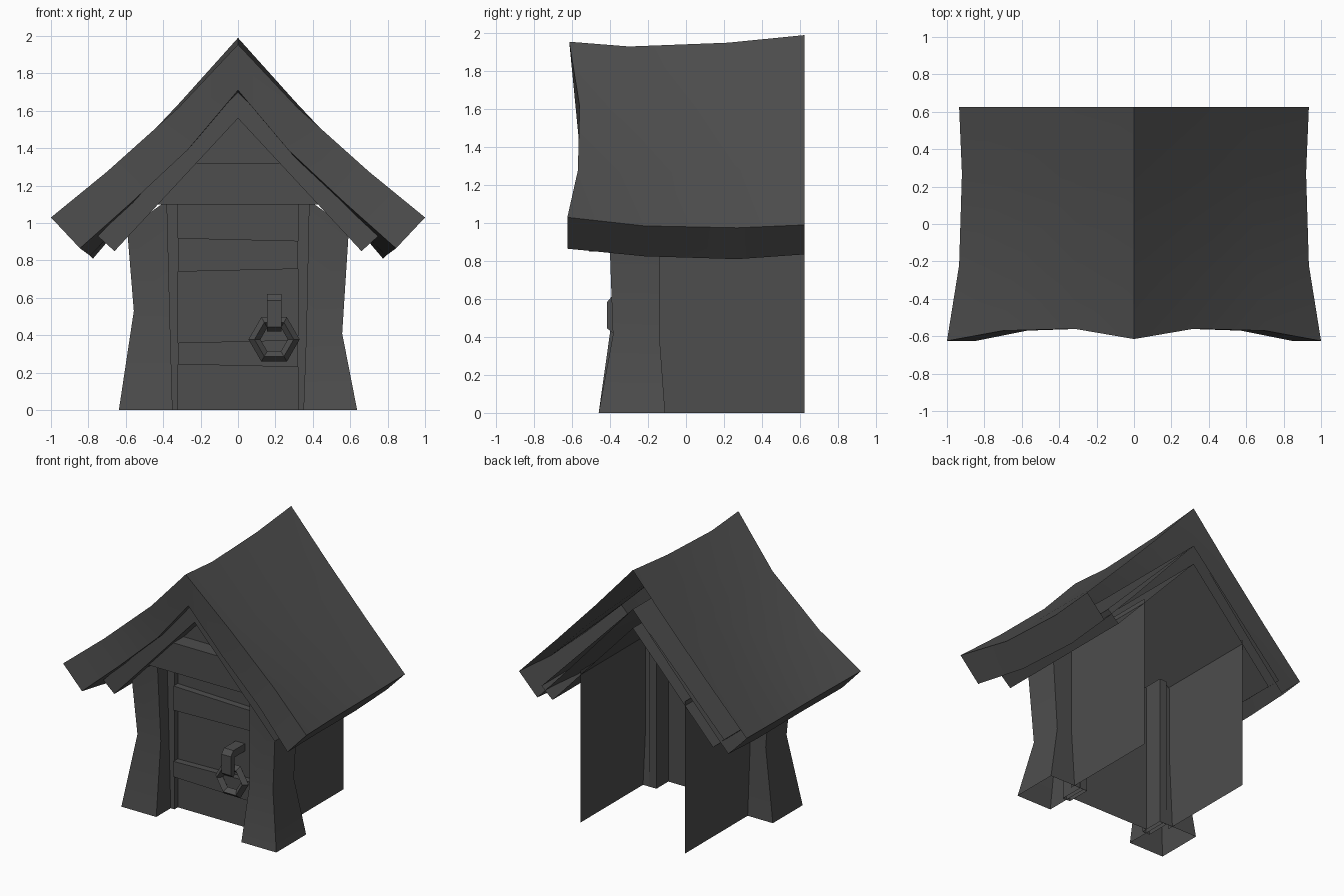
import bpy, bmesh, math

if "Cube" in bpy.data.objects:
    bpy.data.objects.remove(bpy.data.objects["Cube"])

dark = bpy.data.materials.new("dark_grey")
dark.diffuse_color = (.075, .075, .075, 1)
dark.use_nodes = True
dark.node_tree.nodes["Principled BSDF"].inputs["Base Color"].default_value = dark.diffuse_color


def make(name, verts, faces):
    me = bpy.data.meshes.new(name)
    me.from_pydata(verts, [], faces)
    bm = bmesh.new()
    bm.from_mesh(me)
    bmesh.ops.recalc_face_normals(bm, faces=bm.faces)
    bm.to_mesh(me)
    bm.free()
    ob = bpy.data.objects.new(name, me)
    bpy.context.collection.objects.link(ob)
    return ob


def loft(name, rings, cap_start=True, cap_end=True):
    """Skin closed rings that share a point count."""
    n = len(rings[0])
    verts = [p for r in rings for p in r]
    faces = [(k * n + i, k * n + (i + 1) % n, (k + 1) * n + (i + 1) % n, (k + 1) * n + i)
             for k in range(len(rings) - 1) for i in range(n)]
    if cap_start:
        faces.append(tuple(range(n)))
    if cap_end:
        faces.append(tuple(range((len(rings) - 1) * n, len(rings) * n)))
    return make(name, verts, faces)


def prism(name, profile, y0, y1):
    """Extrude an xz profile from y0 to y1, open at the back."""
    return loft(name, [[(x, y, z) for x, z in profile] for y in (y0, y1)], True, False)


def roof_sheet(name, stations):
    """Gable sheet: half outer and half inner profiles (x, y, z) per station, open back."""
    verts, faces = [], []
    for outer, inner in stations:
        for half in (outer, inner):
            verts += [(-x, y, z) for x, y, z in half[:0:-1]] + half
    h = len(stations[0][0]) * 2 - 1
    n = 2 * h
    for k in range(len(stations) - 1):
        a, b = k * n, (k + 1) * n
        for i in range(h - 1):
            for o in (0, h):
                faces.append((a + o + i, a + o + i + 1, b + o + i + 1, b + o + i))
        for i in (0, h - 1):  # eave edges
            faces.append((a + i, a + h + i, b + h + i, b + i))
    faces += [(i, i + 1, h + i + 1, h + i) for i in range(h - 1)]  # front edge
    return make(name, verts, faces)


# Sagging thick roof: four stations from front to back
ys = [(-.615, -.56, -.57, -.625), (-.30, -.27, -.24, -.22), (.22, .24, .26, .27), (.625,) * 4]
outs = [[(0, 1.955), (.32, 1.615), (.70, 1.275), (1.0, 1.03)],
        [(0, 1.93), (.31, 1.60), (.65, 1.26), (.935, .985)],
        [(0, 1.95), (.31, 1.61), (.63, 1.275), (.92, .975)],
        [(0, 1.99), (.31, 1.645), (.62, 1.315), (.935, .99)]]
ins = [[(0, 1.71), (.27, 1.39), (.57, 1.11), (.845, .865)],
       [(0, 1.70), (.26, 1.40), (.53, 1.10), (.79, .825)],
       [(0, 1.70), (.26, 1.40), (.52, 1.11), (.775, .81)],
       [(0, 1.70), (.26, 1.41), (.52, 1.12), (.785, .835)]]
roof_sheet("roof", [([(x, y, z) for (x, z), y in zip(o, yy)],
                     [(x, max(y, -.585) if x == 0 else y, z) for (x, z), y in zip(i, yy)])
                    for o, i, yy in zip(outs, ins, ys)])

# Thinner layer under the roof
roof_sheet("roof_underlayer", [([(0, y, 1.70), (.75, y, .93)], [(0, y, 1.56), (.66, y, .85)])
                               for y in (-.51, .625)])

# Flared corner posts, bottoms left open
for name, s, kink in (("left_post", -1, .53), ("right_post", 1, .41)):
    levels = [(.35, .637, -.46, -.11, 0, 0),
              (.365, .557, -.385, -.14, kink, kink),
              (.38, .593, -.405, -.14, 1.12, .97)]
    loft(name, [[(s * xi, yf, zi), (s * xo, yf, zo), (s * xo, yb, zo), (s * xi, yb, zi)]
                for xi, xo, yf, yb, zi, zo in levels], cap_start=False)

# Side walls and door jambs
for side, s in (("left", -1), ("right", 1)):
    make(side + "_wall", [(s * .43, -.15, 0), (s * .43, .625, 0), (s * .43, .625, 1.13), (s * .43, -.15, 1.13)],
         [(0, 1, 2, 3)])
    loft(side + "_jamb", [[(s * x, y, z) for x, y in ((.32, -.29), (.38, -.29), (.38, -.11), (.32, -.11))]
                          for z in (0, 1.11)], cap_start=False)

# Lintel beam and recessed gable panel
prism("lintel", [(-.44, 1.1), (.44, 1.1), (.235, 1.32), (-.235, 1.32)], -.44, -.25)
make("gable_panel", [(-.26, -.32, 1.30), (.26, -.32, 1.30), (0, -.32, 1.58)], [(0, 1, 2)])

# Door with two cross battens
make("door", [(-.32, -.25, 0), (.32, -.25, 0), (.32, -.25, 1.1), (-.32, -.25, 1.1)], [(0, 1, 2, 3)])
prism("lower_batten", [(-.32, .245), (.32, .23), (.32, .375), (-.32, .36)], -.30, -.25)
prism("upper_batten", [(-.32, .74), (.32, .755), (.32, .905), (-.32, .92)], -.30, -.25)

# Knocker: bent strap and six-sided ring
strap = [(-.25, .62), (-.385, .62), (-.415, .585), (-.415, .445), (-.385, .42),
         (-.37, .44), (-.37, .565), (-.25, .565)]
loft("knocker_strap", [[(x, y, z) for y, z in strap] for x in (.155, .232)])
bpy.ops.mesh.primitive_torus_add(major_segments=6, minor_segments=4, major_radius=.105, minor_radius=.032,
                                 location=(.193, -.345, .378), rotation=(math.pi / 2, 0, 0))
bpy.context.object.name = "knocker_ring"

# Dark finish, soft shading across the gentle bends
for ob in bpy.context.scene.objects:
    ob.data.materials.append(dark)
    ob.select_set(True)
bpy.ops.object.shade_smooth_by_angle(angle=math.radians(30))
